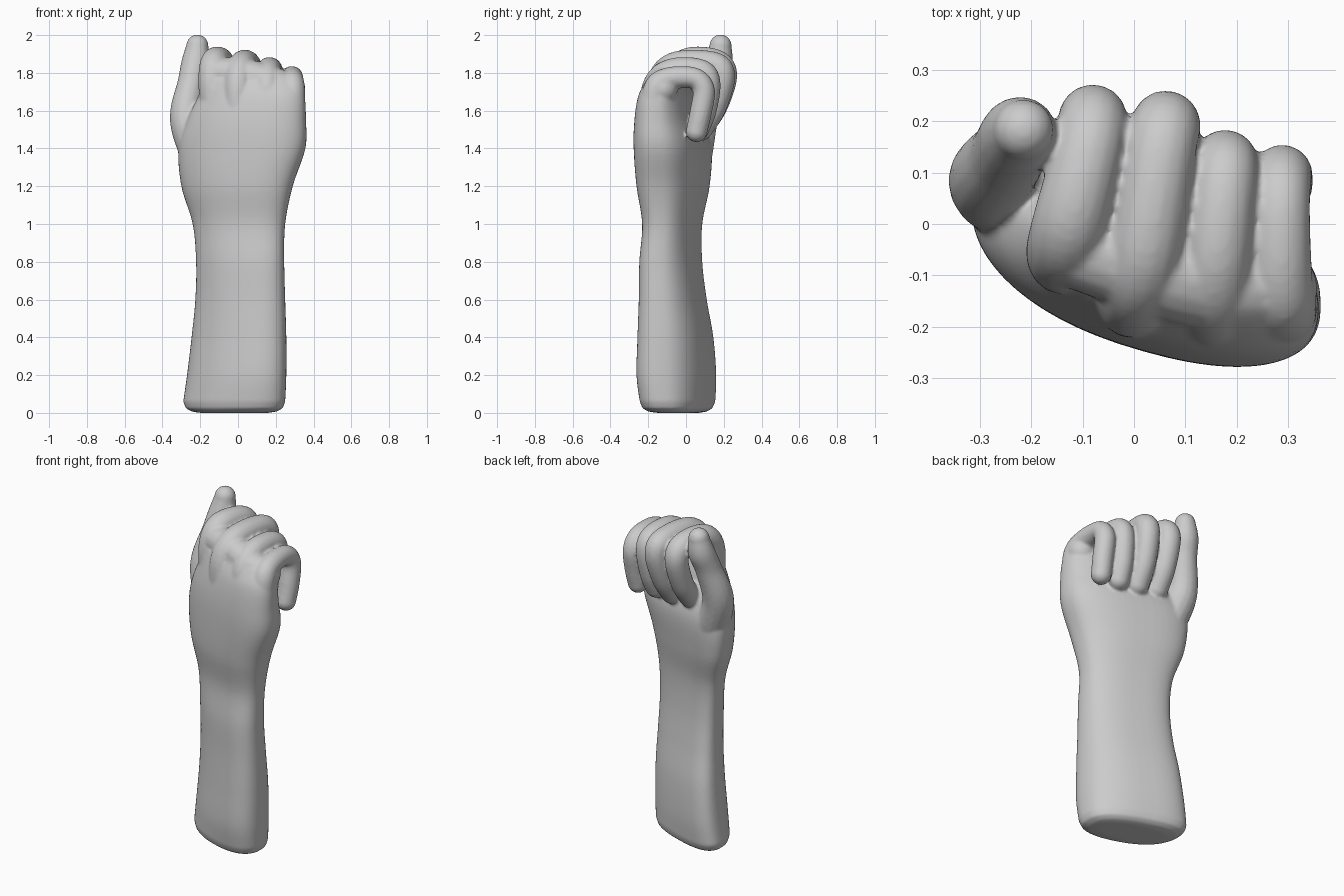
import bpy, bmesh, math
from mathutils import Vector, Matrix

cube = bpy.data.objects.get("Cube")
if cube:
    bpy.data.objects.remove(cube, do_unlink=True)

skin = bpy.data.materials.new("plain_grey")
skin.use_nodes = True
GREY = (0.6, 0.6, 0.6, 1)
skin.diffuse_color = GREY
skin.node_tree.nodes["Principled BSDF"].inputs["Base Color"].default_value = GREY


def spline(rows, steps):
    """Catmull-Rom interpolation through rows of equal length."""
    rows = [Vector(r) for r in rows]
    out = []
    for i in range(len(rows) - 1):
        a, b, c, d = (rows[max(0, min(len(rows) - 1, i + k))] for k in (-1, 0, 1, 2))
        for s in range(steps):
            t = s / steps
            out.append(b + 0.5 * t * (c - a + t * (2 * a - 5 * b + 4 * c - d
                                                   + t * (3 * (b - c) + d - a))))
    return out + [rows[-1]]


def skewed_outline(count):
    """Unit outline: flat sloping back, rounder front, in the range -1 to 1."""
    pts = []
    for i in range(count):
        a = math.tau * i / count
        back = math.sin(a) > 0
        power = 0.75 if back else 0.88
        c, s = (math.copysign(abs(f) ** power, f) for f in (math.cos(a), math.sin(a)))
        pts.append((c, (0.62 if back else 0.76) * s - 0.38 * c))
    low, high = min(p[1] for p in pts), max(p[1] for p in pts)
    return [(x, 2 * (y - low) / (high - low) - 1) for x, y in pts]


def loft(bm, sections, count=56):
    """Cross-sections, each fitted to z, x range and y range."""
    outline = skewed_outline(count)
    rings = [[bm.verts.new(((x0 + x1) / 2 + u * (x1 - x0) / 2,
                            (y0 + y1) / 2 + v * (y1 - y0) / 2, z)) for u, v in outline]
             for z, x0, x1, y0, y1 in sections]
    for lo, hi in zip(rings, rings[1:]):
        for i in range(count):
            j = (i + 1) % count
            bm.faces.new((lo[i], lo[j], hi[j], hi[i]))
    bm.faces.new(rings[0][::-1])
    bm.faces.new(rings[-1])


def digit(bm, path):
    """Round tube along x, y, z, radius points with a domed tip."""
    curve = bpy.data.curves.new("digit_path", "CURVE")
    curve.dimensions = "3D"
    curve.bevel_depth = 1
    curve.bevel_resolution = 6
    curve.use_fill_caps = True
    pts = spline(path, 8)
    line = curve.splines.new("POLY")
    line.points.add(len(pts) - 1)
    for p, (x, y, z, r) in zip(line.points, pts):
        p.co = (x, y, z, 1)
        p.radius = r
    temp = bpy.data.objects.new("digit_path", curve)
    bpy.context.collection.objects.link(temp)
    dg = bpy.context.evaluated_depsgraph_get()
    mesh = bpy.data.meshes.new_from_object(temp.evaluated_get(dg))
    bm.from_mesh(mesh)
    bpy.data.objects.remove(temp, do_unlink=True)
    bpy.data.meshes.remove(mesh)
    bpy.data.curves.remove(curve)
    x, y, z, r = path[-1]
    bmesh.ops.create_uvsphere(bm, u_segments=24, v_segments=16, radius=r,
                              matrix=Matrix.Translation((x, y, z)))


bm = bmesh.new()

# Forearm, wrist and palm
arm = [(0.06, -.29, .25, -.245, .155), (0.2, -.27, .256, -.262, .16),
       (0.4, -.246, .256, -.257, .145), (0.6, -.226, .25, -.25, .11),
       (0.8, -.222, .245, -.247, .086), (1.0, -.24, .25, -.232, .086),
       (1.2, -.3, .29, -.262, .125), (1.4, -.315, .357, -.277, .135),
       (1.55, -.27, .36, -.273, .085), (1.68, -.21, .352, -.252, .045),
       (1.77, -.18, .315, -.205, .0)]
rounded_end = [(0.0, -.2, .16, -.15, .07), (0.007, -.245, .205, -.2, .11),
               (0.024, -.277, .237, -.23, .14)]
loft(bm, rounded_end + spline(arm, 6))

# Knuckle ridge bridging the finger roots
digit(bm, [(-.14, -.03, 1.8, .085), (.02, -.085, 1.79, .088),
           (.155, -.12, 1.755, .088), (.275, -.125, 1.715, .082)])

# Curled fingers: back of hand, knuckle, top, bend and tip
digit(bm, [(-.12, -.06, 1.5, .07), (-.135, -.06, 1.74, .075), (-.125, .0, 1.855, .074),
           (-.088, .15, 1.86, .068), (-.08, .205, 1.79, .067),
           (-.085, .16, 1.63, .064), (-.09, .09, 1.52, .063)])
digit(bm, [(.0, -.15, 1.5, .07), (.0, -.14, 1.73, .075), (.02, -.06, 1.838, .073),
           (.052, .14, 1.845, .069), (.062, .192, 1.78, .068),
           (.05, .15, 1.62, .065), (.04, .08, 1.505, .063)])
digit(bm, [(.15, -.18, 1.5, .07), (.155, -.165, 1.72, .07), (.16, -.08, 1.808, .067),
           (.175, .07, 1.812, .063), (.178, .12, 1.75, .063),
           (.168, .1, 1.6, .062), (.16, .06, 1.5, .061)])
digit(bm, [(.29, -.17, 1.5, .065), (.29, -.165, 1.7, .066), (.285, -.1, 1.766, .062),
           (.286, .04, 1.773, .057), (.288, .094, 1.71, .059),
           (.289, .078, 1.59, .059), (.284, .056, 1.49, .057)])

# Thumb pointing up beside the fist
digit(bm, [(-.12, -.04, 1.05, .09), (-.195, .035, 1.32, .095), (-.273, .08, 1.55, .088),
           (-.245, .135, 1.75, .075), (-.224, .172, 1.86, .075), (-.215, .183, 1.944, .059)])

bmesh.ops.recalc_face_normals(bm, faces=bm.faces)
mesh = bpy.data.meshes.new("forearm_and_fist")
bm.to_mesh(mesh)
bm.free()
fist = bpy.data.objects.new("forearm_and_fist", mesh)
bpy.context.collection.objects.link(fist)

# Fuse all parts into one skin and soften the joins
remesh = fist.modifiers.new("fuse", "REMESH")
remesh.mode = "VOXEL"
remesh.voxel_size = 0.008
soften = fist.modifiers.new("soften", "SMOOTH")
soften.factor = 0.5
soften.iterations = 9
dg = bpy.context.evaluated_depsgraph_get()
fused = bpy.data.meshes.new_from_object(fist.evaluated_get(dg))
fist.modifiers.clear()
fist.data = fused
fused.name = "forearm_and_fist_skin"
bpy.data.meshes.remove(mesh)
fused.materials.clear()
fused.materials.append(skin)
for poly in fused.polygons:
    poly.material_index = 0
    poly.use_smooth = True
